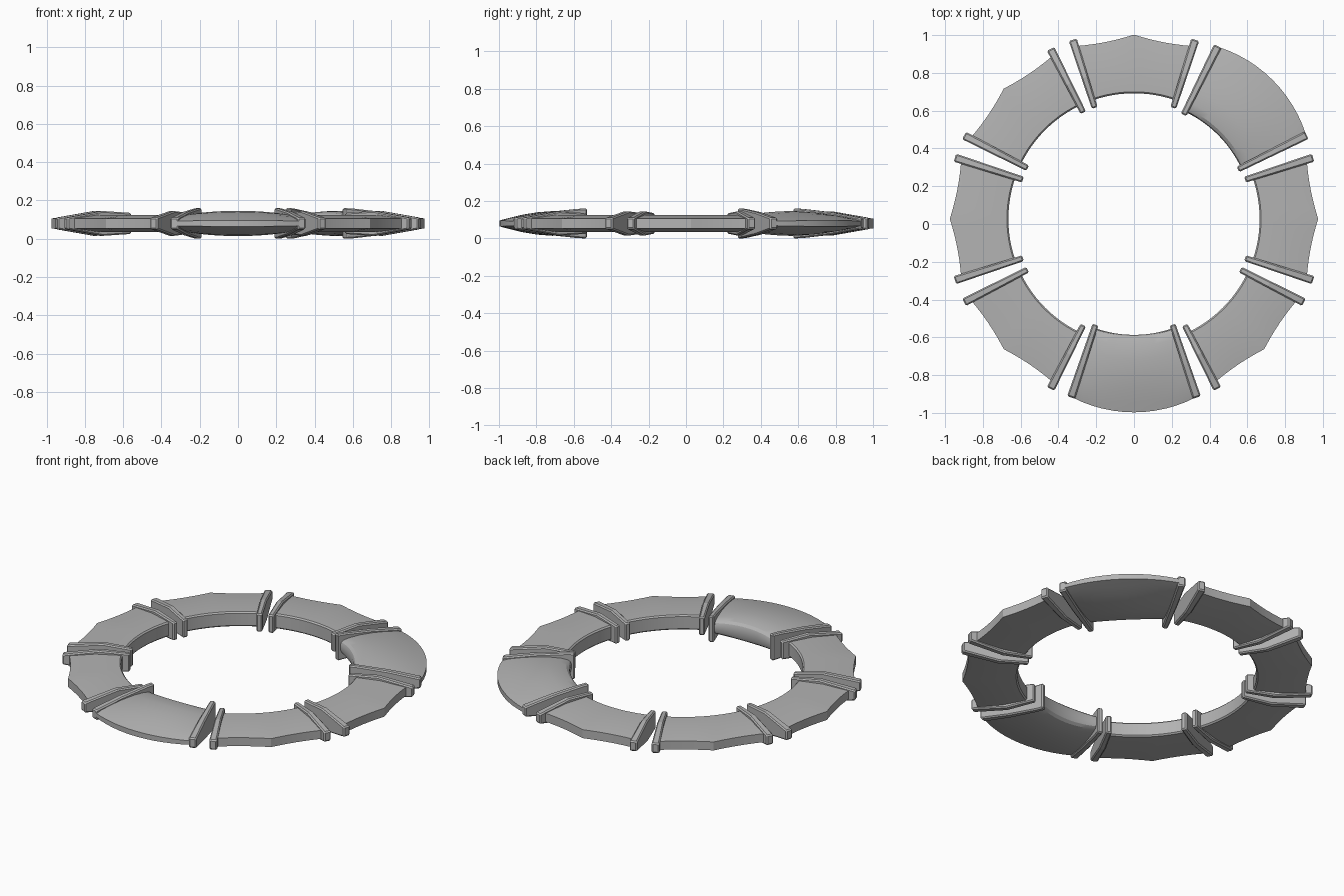
import bpy, bmesh, math
from mathutils import Vector

cube = bpy.data.objects.get("Cube")
if cube:
    bpy.data.objects.remove(cube)

MID_Z = 0.08
CENTRE_Y = 0.027
HALF_ANGLE = math.radians(19)
STEPS = 12

grey = bpy.data.materials.new("stone_grey")
grey.use_nodes = True
colour = (0.45, 0.45, 0.45, 1)
grey.diffuse_color = colour
grey.node_tree.nodes["Principled BSDF"].inputs["Base Color"].default_value = colour


def loft(name, loops, angle, shift=0, bevel=0):
    """Skin closed cross-sections, cap the ends and turn the part into place."""
    bm = bmesh.new()
    rings = [[bm.verts.new(p) for p in loop] for loop in loops]
    n = len(rings[0])
    for a, b in zip(rings, rings[1:]):
        for i in range(n):
            j = (i + 1) % n
            bm.faces.new((a[i], a[j], b[j], b[i]))
    bm.faces.new(rings[0])
    bm.faces.new(rings[-1])
    bmesh.ops.recalc_face_normals(bm, faces=bm.faces)
    mesh = bpy.data.meshes.new(name)
    bm.to_mesh(mesh)
    bm.free()
    mesh.materials.append(grey)
    obj = bpy.data.objects.new(name, mesh)
    bpy.context.collection.objects.link(obj)
    obj.rotation_euler.z = angle - math.pi / 2
    obj.location = (shift * math.cos(angle), CENTRE_Y + shift * math.sin(angle), MID_Z)
    if bevel:
        mod = obj.modifiers.new("edge_bevel", 'BEVEL')
        mod.width = bevel
        mod.segments = 1
    else:
        bpy.ops.object.select_all(action='DESELECT')
        bpy.context.view_layer.objects.active = obj
        obj.select_set(True)
        bpy.ops.object.shade_smooth_by_angle(angle=math.radians(25))
    return obj


def mirrored(half):
    """Close a (radius, half height) outline below the middle plane."""
    return half + [(r, -h) for r, h in reversed(half)]


def small_profile(u):
    # Scalloped outer edge with a point in the middle
    outer = 0.975 - 0.1 * abs(u) + 0.092 * u * u
    return [(0.665, 0.037), (0.673, 0.045), (0.815, 0.045), (outer, 0.026)]


def large_profile(u):
    # Rounded, swollen body that thins towards its ends
    swell = 1 - 0.25 * u * u
    outer = 1.024 - 0.024 * u * u
    half = [(0.614, 0.022), (0.62, 0.04), (0.635, 0.053), (0.67, 0.062), (0.74, 0.066),
            (0.82, 0.06), (0.9, 0.047), (0.97, 0.03), (outer, 0.016)]
    return [(r, h * swell) for r, h in half]


def body(name, profile, angle, shift):
    loops = []
    for k in range(STEPS + 1):
        u = 2 * k / STEPS - 1
        a = u * HALF_ANGLE
        loops.append([(r * math.sin(a), r * math.cos(a), h)
                      for r, h in mirrored(profile(u))])
    loft(name, loops, angle, shift)


def end_plate(name, inner, outer, half, side, angle, shift):
    """Tapered plate along a line from inner to outer (sideways, radial)."""
    a, b = Vector(inner), Vector(outer)
    along = (b - a).normalized()
    across = Vector((along.y, -along.x))
    loops = []
    for way in (-1, 1):
        loop = []
        for f, h in mirrored(half):
            p = a.lerp(b, f) + across * way * (0.016 + 0.006 * f)
            loop.append((p.x * side, p.y, h))
        loops.append(loop)
    loft(name, loops, angle, shift, 0.007)


# Eight segments: two swollen ones, six scalloped ones
for i in range(8):
    angle = i * math.pi / 4
    large = i in (1, 6)
    shift = 0.015 if i == 1 else 0
    kind = "large" if large else "small"
    body(f"{kind}_segment_{i}", large_profile if large else small_profile, angle, shift)
    for side, label in ((-1, "right"), (1, "left")):
        if large:
            ends = (0.204, 0.56), (0.333, 0.945)
            outline = [(0, 0.08), (0.12, 0.078), (0.55, 0.06), (1, 0.03)]
        else:
            ends = (0.208, 0.588), (0.324, 0.948)
            outline = [(0, 0.055), (0.45, 0.065), (1, 0.03)]
        end_plate(f"{label}_end_plate_{i}", *ends, outline, side, angle, shift)
